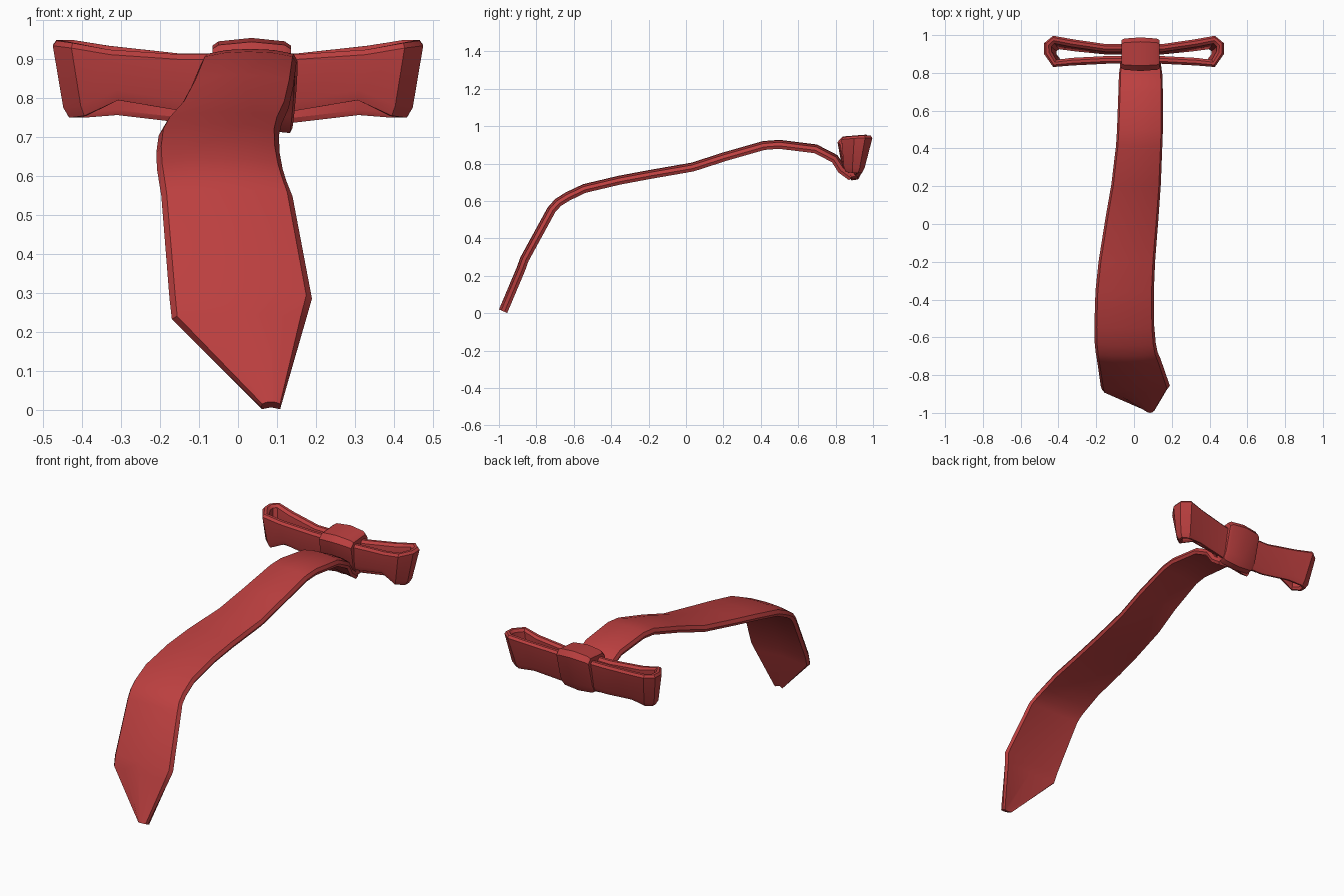
import bpy, bmesh, math
from mathutils import Vector

if "Cube" in bpy.data.objects:
    bpy.data.objects.remove(bpy.data.objects["Cube"])

red = bpy.data.materials.new("red_fabric")
red.diffuse_color = (0.5, 0.05, 0.05, 1)
red.use_nodes = True
red.node_tree.nodes["Principled BSDF"].inputs["Base Color"].default_value = red.diffuse_color


def loft(name, rings, closed=False):
    """Skin a row of closed rings; cap the ends unless the row is a loop."""
    bm = bmesh.new()
    vr = [[bm.verts.new(p) for p in r] for r in rings]
    n = len(vr[0])
    pairs = list(zip(vr, vr[1:])) + ([(vr[-1], vr[0])] if closed else [])
    for a, b in pairs:
        for i in range(n):
            j = (i + 1) % n
            bm.faces.new((a[i], a[j], b[j], b[i]))
    if not closed:
        bm.faces.new(vr[0])
        bm.faces.new(vr[-1])
    bmesh.ops.recalc_face_normals(bm, faces=bm.faces)
    me = bpy.data.meshes.new(name)
    bm.to_mesh(me)
    bm.free()
    me.materials.append(red)
    ob = bpy.data.objects.new(name, me)
    bpy.context.collection.objects.link(ob)
    bpy.ops.object.select_all(action='DESELECT')
    ob.select_set(True)
    bpy.context.view_layer.objects.active = ob
    bpy.ops.object.shade_smooth_by_angle(angle=math.radians(32))
    return ob


# Long ribbon: stations (y, z of upper face, left x, right x)
path = [(-1.0, .02, .06, .11), (-.905, .245, -.17, .175), (-.885, .30, -.176, .19),
        (-.74, .565, -.197, .14), (-.70, .61, -.203, .125), (-.645, .645, -.208, .115),
        (-.55, .69, -.21, .107), (-.36, .735, -.204, .105), (-.2, .765, -.187, .112),
        (.03, .805, -.15, .13), (.2, .86, -.12, .142), (.41, .92, -.095, .15),
        (.5, .927, -.09, .153), (.7, .902, -.083, .153), (.81, .845, -.08, .15),
        (.85, .785, -.075, .145), (.90, .75, -.07, .14)]
# Crowned cross-section: (position across the width, offset along normal)
section = [(0, -.032), (.04, -.013), (.25, -.003), (.5, 0), (.75, -.003), (.96, -.013),
           (1, -.032), (.97, -.048), (.5, -.036), (.03, -.048)]
rings = []
for i, (y, z, xl, xr) in enumerate(path):
    a, b = path[max(i - 1, 0)], path[min(i + 1, len(path) - 1)]
    t = Vector((b[0] - a[0], b[1] - a[1])).normalized()
    rings.append([(xl + (xr - xl) * u, y - t.y * o, z + t.x * o) for u, o in section])
loft("ribbon_tail", rings)

# Bow loop: right half of the outer outline (x, y, top z, bottom z), front to back
half = [(.14, .848, .912, .765), (.33, .838, .925, .795), (.43, .83, .942, .755),
        (.478, .90, .948, .75), (.478, .96, .95, .75), (.43, 1.0, .95, .75),
        (.33, .982, .935, .757), (.15, .955, .915, .737)]
outline = half + [(-x, y, a, b) for x, y, a, b in reversed(half)]
TH, CH = .042, .013
rings = []
for i, (x, y, zt, zb) in enumerate(outline):
    a, b = outline[i - 1], outline[(i + 1) % len(outline)]
    t = Vector((b[0] - a[0], b[1] - a[1])).normalized()
    nx, ny = -t.y, t.x      # towards the inside of the loop
    ring = []
    for d, z in ((0, zb + 2 * CH), (0, zt - CH), (CH, zt), (TH - CH, zt), (TH, zt - CH),
                 (TH, zb + CH), (TH - CH, zb), (CH, zb)):
        f = (zt - z) / (zt - zb)    # loop tapers downwards
        px, py = x + nx * d, y + ny * d
        ring.append((px * (1 - .07 * f), py + (.87 - py) * .4 * f, z))
    rings.append(ring)
loft("bow_loops", rings, closed=True)

# Knot wrapped around the middle of the bow
profile = [(.81, .915), (.838, .945), (.965, .955), (.988, .925), (.945, .76),
           (.92, .715), (.885, .71), (.835, .775)]
rings = []
for x, s in ((-.066, .84), (-.05, .93), (.035, 1), (.12, .93), (.136, .84)):
    rings.append([(x, .9 + (y - .9) * s, .83 + (z - .83) * s) for y, z in profile])
loft("bow_knot", rings)
